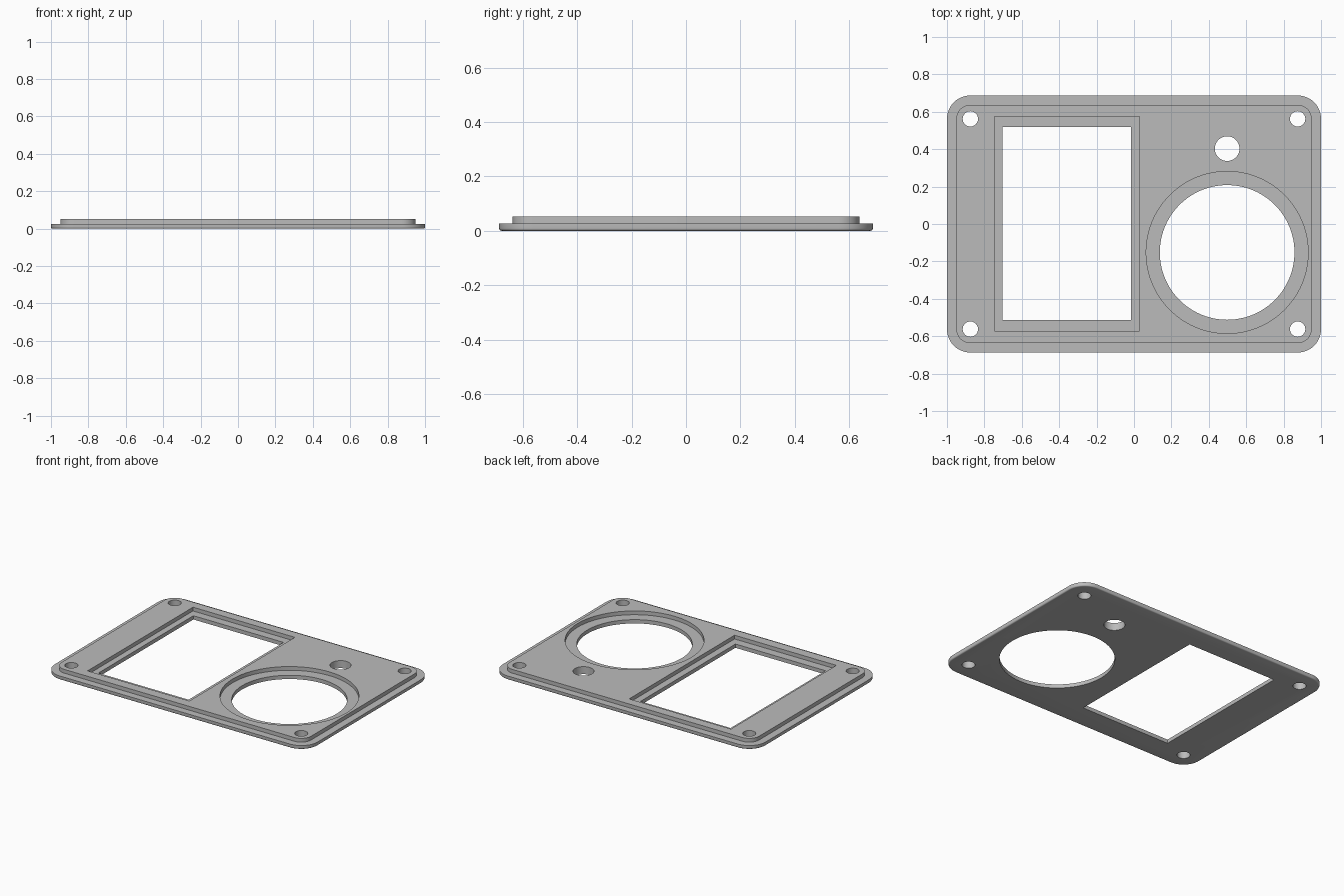
import bpy, bmesh
from math import sin, cos, pi, radians

cube = bpy.data.objects.get("Cube")
if cube:
    bpy.data.objects.remove(cube, do_unlink=True)

grey = bpy.data.materials.new("plain_grey")
grey.use_nodes = True
grey.diffuse_color = (0.5, 0.5, 0.5, 1)
grey.node_tree.nodes["Principled BSDF"].inputs["Base Color"].default_value = (0.5, 0.5, 0.5, 1)

TOP, STEP = 0.052, 0.026          # full height, lip height and recess floor
HALF_X, HALF_Y, CORNER = 1.0, 0.687, 0.125


def rounded_rect(inset, segs=12):
    """Rounded rectangle outline, shrunk by the inset."""
    r = CORNER - inset
    pts = []
    for q, (sx, sy) in enumerate([(1, 1), (-1, 1), (-1, -1), (1, -1)]):
        for i in range(segs + 1):
            a = (q + i / segs) * pi / 2
            pts.append((sx * (HALF_X - CORNER) + r * cos(a),
                        sy * (HALF_Y - CORNER) + r * sin(a)))
    return pts


def circle(x, y, r, segs):
    return [(x + r * cos(2 * pi * i / segs), y + r * sin(2 * pi * i / segs))
            for i in range(segs)]


def rect(x0, x1, y0, y1):
    return [(x0, y0), (x1, y0), (x1, y1), (x0, y1)]


def loft(name, levels):
    """Closed solid through a stack of (outline, z) levels."""
    bm = bmesh.new()
    rings = [[bm.verts.new((x, y, z)) for x, y in pts] for pts, z in levels]
    n = len(rings[0])
    for a, b in zip(rings, rings[1:]):
        for i in range(n):
            j = (i + 1) % n
            bm.faces.new((a[i], a[j], b[j], b[i]))
    bm.faces.new(rings[0][::-1])
    bm.faces.new(rings[-1])
    bmesh.ops.recalc_face_normals(bm, faces=bm.faces[:])
    mesh = bpy.data.meshes.new(name)
    bm.to_mesh(mesh)
    bm.free()
    mesh.materials.append(grey)
    ob = bpy.data.objects.new(name, mesh)
    bpy.context.collection.objects.link(ob)
    return ob


# Plate: softly rounded bottom edge, lip, then the raised inner step
R = 0.009
levels = [(rounded_rect(R * (1 - sin(t * pi / 8))), R * (1 - cos(t * pi / 8)))
          for t in range(5)]
levels += [(rounded_rect(0), STEP), (rounded_rect(0.05), STEP), (rounded_rect(0.05), TOP)]
plate = loft("cover_plate", levels)

# Openings: outline and floor height of each cut
through = -0.1
cuts = [
    ("window_recess", rect(-0.745, 0.03, -0.571, 0.575), STEP),
    ("window_opening", rect(-0.703, -0.017, -0.513, 0.519), through),
    ("round_recess", circle(0.498, -0.152, 0.433, 96), STEP),
    ("round_opening", circle(0.498, -0.152, 0.36, 96), through),
    ("small_hole", circle(0.498, 0.403, 0.066, 40), through),
]
for sx in (-1, 1):
    for sy in (-1, 1):
        cuts.append(("screw_hole", circle(sx * 0.875, sy * 0.562, 0.041, 32), through))

cutters = []
for name, outline, floor in cuts:
    cutter = loft(name + "_cutter", [(outline, floor), (outline, 0.2)])
    cutter.hide_render = True
    cutters.append(cutter)
    mod = plate.modifiers.new(name, "BOOLEAN")
    mod.operation = "DIFFERENCE"
    mod.solver = "EXACT"
    mod.object = cutter

# Bake the cuts and drop the cutters
depsgraph = bpy.context.evaluated_depsgraph_get()
result = bpy.data.meshes.new_from_object(plate.evaluated_get(depsgraph))
plate.modifiers.clear()
plate.data = result
for cutter in cutters:
    bpy.data.objects.remove(cutter, do_unlink=True)

bpy.ops.object.select_all(action="DESELECT")
plate.select_set(True)
bpy.context.view_layer.objects.active = plate
bpy.ops.object.shade_smooth_by_angle(angle=radians(30))
